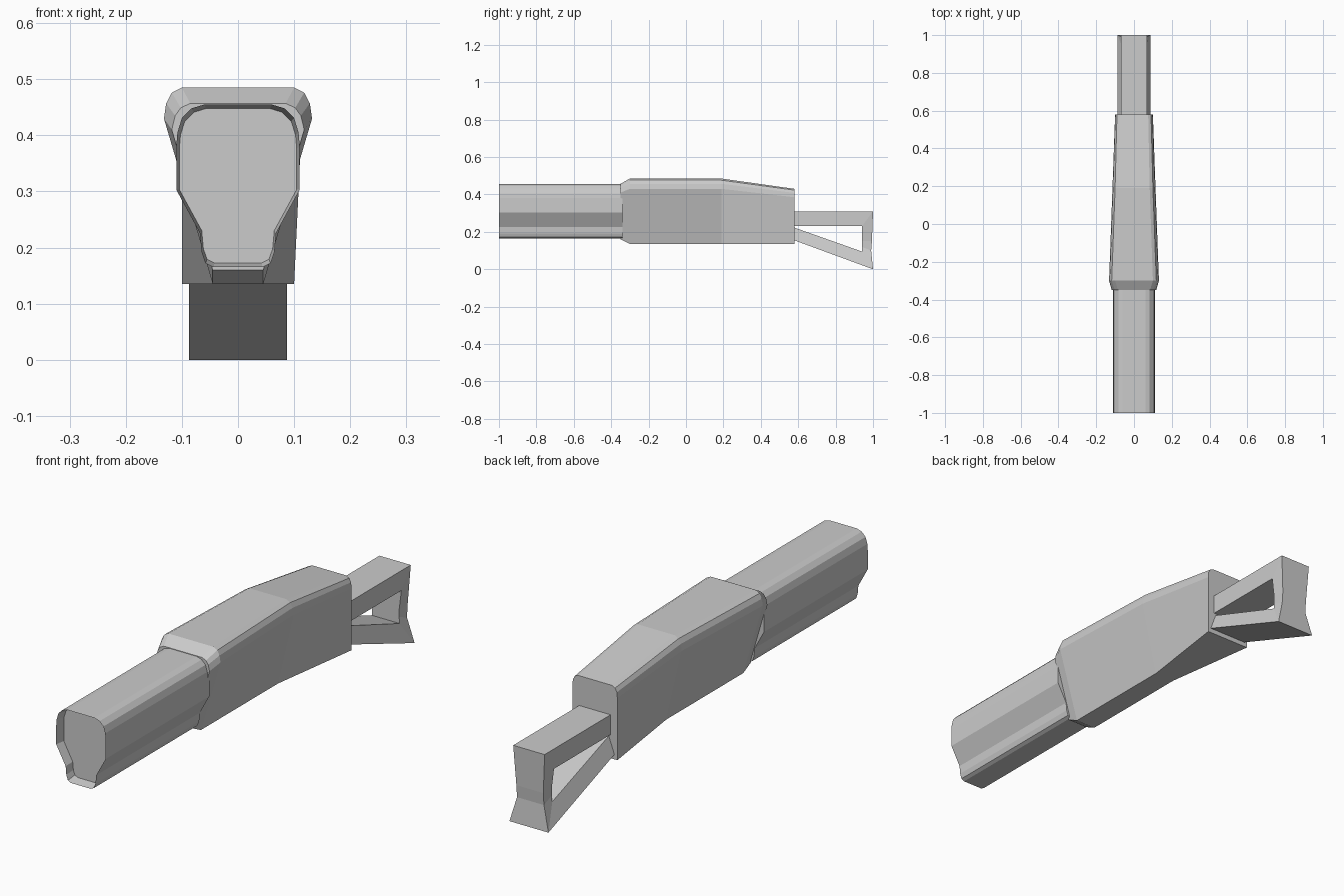
import bpy, bmesh

if "Cube" in bpy.data.objects:
    bpy.data.objects.remove(bpy.data.objects["Cube"])


def finish(name, bm):
    bmesh.ops.recalc_face_normals(bm, faces=bm.faces)
    mesh = bpy.data.meshes.new(name)
    bm.to_mesh(mesh)
    bm.free()
    obj = bpy.data.objects.new(name, mesh)
    bpy.context.collection.objects.link(obj)
    return obj


def loft(name, sections):
    """Skin mirrored half profiles [(y, [(x, z), ...]), ...], capped at both ends."""
    bm = bmesh.new()
    rings = []
    for y, half in sections:
        pts = half + [(-x, z) for x, z in reversed(half)]
        rings.append([bm.verts.new((x, y, z)) for x, z in pts])
    n = len(rings[0])
    for a, b in zip(rings, rings[1:]):
        for i in range(n):
            j = (i + 1) % n
            bm.faces.new((a[i], a[j], b[j], b[i]))
    bm.faces.new(rings[0])
    bm.faces.new(rings[-1])
    return finish(name, bm)


# front sleeve: keyhole-like tube with a shallow recessed end
tube = [(0.06, 0.455), (0.083, 0.448), (0.1, 0.431), (0.108, 0.405), (0.11, 0.38),
        (0.11, 0.303), (0.068, 0.226), (0.065, 0.192), (0.058, 0.172), (0.044, 0.165)]
recess = [(x * 0.95, 0.31 + (z - 0.31) * 0.95) for x, z in tube]
loft("front_sleeve", [(-0.96, recess), (-1.0, tube), (-0.34, tube)])

# main body: chamfered front, tapering towards a square-bottomed back
collar = [(0.085, 0.457), (0.102, 0.449), (0.112, 0.435), (0.118, 0.41), (0.045, 0.16)]
full = [(0.1, 0.485), (0.118, 0.476), (0.128, 0.457), (0.132, 0.43), (0.045, 0.135)]
middle = [(0.083, 0.485), (0.1, 0.476), (0.11, 0.457), (0.114, 0.43), (0.045, 0.135)]
back = [(0.075, 0.43), (0.09, 0.423), (0.098, 0.408), (0.1, 0.385), (0.1, 0.135)]
loft("body", [(-0.35, collar), (-0.3, full), (0.19, middle), (0.58, back)])

# rear frame: pairs of outer and inner points (y, z, half width)
frame = [((0.57, 0.31, 0.07), (0.57, 0.23, 0.07)),
         ((1.0, 0.31, 0.07), (0.94, 0.23, 0.07)),
         ((0.994, 0.15, 0.06), (0.94, 0.15, 0.06)),
         ((0.99, 0.1, 0.06), (0.94, 0.12, 0.06)),
         ((1.0, 0.0, 0.087), (0.94, 0.095, 0.062)),
         ((0.57, 0.158, 0.087), (0.57, 0.226, 0.062))]
bm = bmesh.new()
rings = []
for (yo, zo, wo), (yi, zi, wi) in frame:
    corners = [(wo, yo, zo), (-wo, yo, zo), (-wi, yi, zi), (wi, yi, zi)]
    rings.append([bm.verts.new(c) for c in corners])
for a, b in zip(rings, rings[1:]):
    for i in range(4):
        j = (i + 1) % 4
        bm.faces.new((a[i], a[j], b[j], b[i]))
bm.faces.new(rings[0])
bm.faces.new(rings[-1])
finish("rear_frame", bm)
